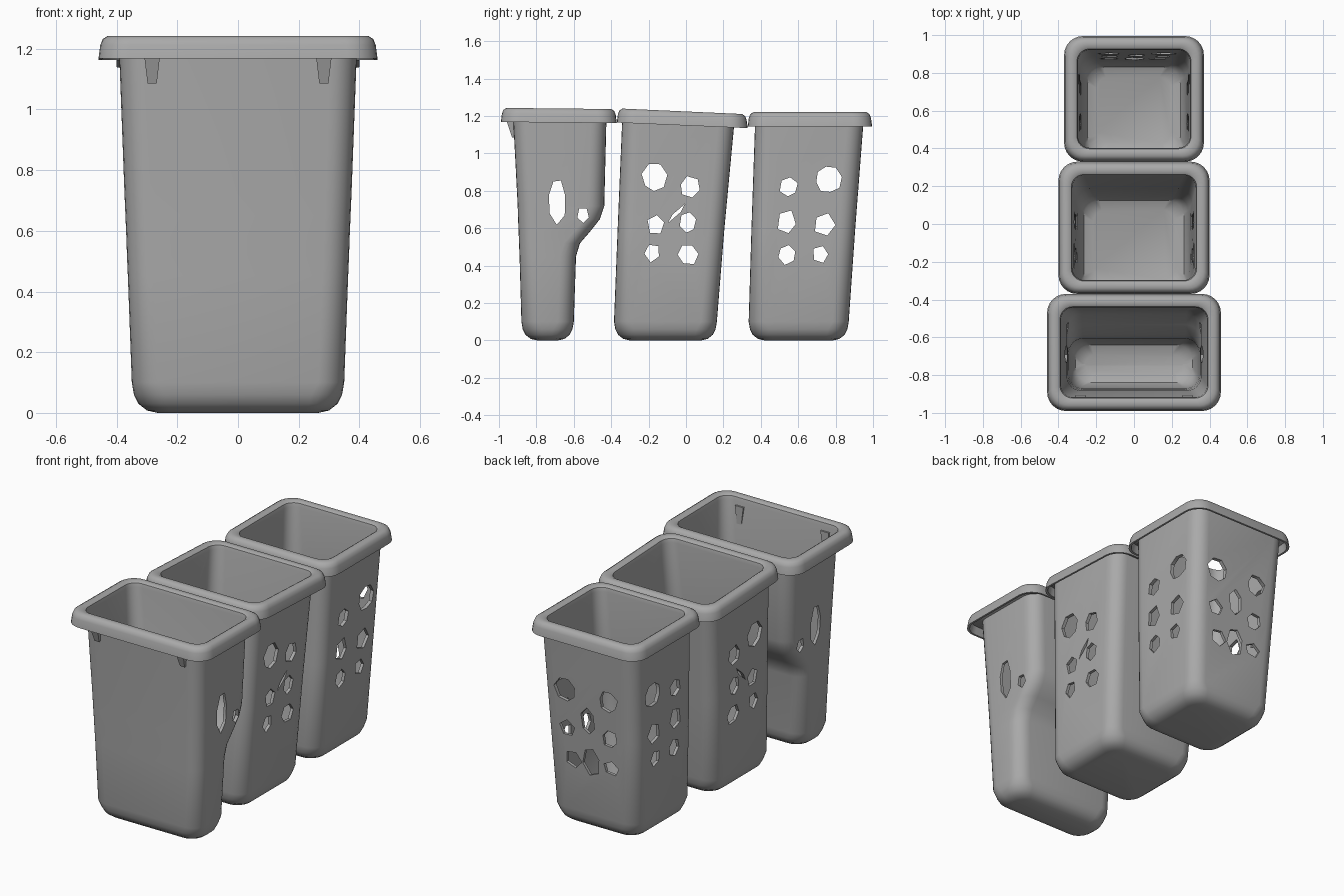
import bpy, bmesh, math, random
from mathutils import Vector

random.seed(4)
if "Cube" in bpy.data.objects:
    bpy.data.objects.remove(bpy.data.objects["Cube"])

grey = bpy.data.materials.new("grey plastic")
grey.use_nodes = True
GREY = (0.4, 0.4, 0.4, 1)
grey.diffuse_color = GREY
grey.node_tree.nodes["Principled BSDF"].inputs["Base Color"].default_value = GREY


def to_object(bm, name):
    bmesh.ops.recalc_face_normals(bm, faces=bm.faces)
    mesh = bpy.data.meshes.new(name)
    bm.to_mesh(mesh)
    bm.free()
    mesh.materials.append(grey)
    obj = bpy.data.objects.new(name, mesh)
    bpy.context.collection.objects.link(obj)
    return obj


def rounded_ring(bm, z, half, y0, y1, radius, inset=0.0, steps=6):
    """Rounded rectangle of vertices at one height."""
    hx, a, b = half - inset, y0 + inset, y1 - inset
    r = max(radius - inset * 0.5, 0.02)
    corners = [(hx - r, b - r), (r - hx, b - r), (r - hx, a + r), (hx - r, a + r)]
    ring = []
    for i, (cx, cy) in enumerate(corners):
        for k in range(steps + 1):
            t = math.pi / 2 * (i + k / steps)
            ring.append(bm.verts.new((cx + r * math.cos(t), cy + r * math.sin(t), z)))
    return ring


def prism(bm, hole, axis, start, end):
    """Irregular polygon pushed along x or y, used to punch a hole."""
    u, v, ru, rv, sides, turn = hole
    phase = random.uniform(0, 1)
    rings = [[], []]
    for k in range(sides):
        t = 2 * math.pi * (k + phase) / sides
        s = random.uniform(0.88, 1.12)
        p, q = ru * s * math.cos(t), rv * s * math.sin(t)
        a = u + p * math.cos(turn) - q * math.sin(turn)
        b = v + p * math.sin(turn) + q * math.cos(turn)
        for ring, d in zip(rings, (start, end)):
            ring.append(bm.verts.new((d, a, b) if axis == "x" else (a, d, b)))
    for ring in rings:
        bm.faces.new(ring)
    for k in range(sides):
        n = (k + 1) % sides
        bm.faces.new((rings[0][k], rings[0][n], rings[1][n], rings[1][k]))


def make_bin(name, body, rim, top, slope, side_holes, back_holes=()):
    """body: (z, half width, front y, back y) rows from low to high."""
    bm = bmesh.new()
    radius, wall = 0.085, 0.018
    half, y0, y1 = rim
    low, high = body[0], body[-1]
    rings = []

    # Rounded underside and outer wall
    for z, inset in ((0, 0.085), (0.008, 0.05), (0.03, 0.022), (0.06, 0.007)):
        rings.append(rounded_ring(bm, z, *low[1:], radius + 0.02, inset))
    for row in body:
        rings.append(rounded_ring(bm, *row, radius))
    # Overhanging lip with a hollow skirt
    for z, inset in ((top - 0.025, 0.02), (top - 0.075, 0.012), (top - 0.075, 0),
                     (top - 0.03, 0.006), (top - 0.01, 0.014), (top, 0.03),
                     (top, 0.055), (top - 0.008, 0.068), (top - 0.03, 0.073)):
        rings.append(rounded_ring(bm, z, half, y0, y1, radius + 0.015, inset))
    # Inner wall and floor
    for row in reversed(body[:-1]):
        rings.append(rounded_ring(bm, *row, radius, wall))
    for z, inset in ((0.05, 0.04), (0.03, 0.09)):
        rings.append(rounded_ring(bm, z, *low[1:], radius + 0.02, inset))

    n = len(rings[0])
    for a, b in zip(rings, rings[1:]):
        for i in range(n):
            bm.faces.new((a[i], a[(i + 1) % n], b[(i + 1) % n], b[i]))
    bm.faces.new(rings[0])
    bm.faces.new(rings[-1])
    # Slight lean of the lip
    middle = (y0 + y1) / 2
    for v in bm.verts:
        v.co.z += slope * (v.co.y - middle) * v.co.z / top
    obj = to_object(bm, name)

    # Punch the holes
    bm = bmesh.new()
    for hole in side_holes:
        prism(bm, hole, "x", -0.7, 0.7)
    for hole in back_holes:
        prism(bm, hole, "y", high[3] - 0.1, high[3] + 0.1)
    cutter = to_object(bm, name + "_cutter")
    cutter.hide_render = True
    mod = obj.modifiers.new("holes", "BOOLEAN")
    mod.operation, mod.solver, mod.object = "DIFFERENCE", "EXACT", cutter
    bpy.ops.object.select_all(action="DESELECT")
    obj.select_set(True)
    bpy.context.view_layer.objects.active = obj
    bpy.ops.object.modifier_apply(modifier=mod.name)
    bpy.data.objects.remove(cutter)
    bpy.ops.object.shade_smooth_by_angle(angle=math.radians(40))
    return obj


# Wide front bin with a stepped back wall
make_bin("front_bin",
         [(0.1, 0.35, -0.88, -0.60), (0.45, 0.363, -0.89, -0.588),
          (0.52, 0.366, -0.893, -0.567), (0.58, 0.368, -0.895, -0.515),
          (0.65, 0.371, -0.898, -0.46), (0.72, 0.374, -0.90, -0.437),
          (1.2, 0.392, -0.925, -0.425)],
         (0.46, -0.99, -0.37), 1.24, -0.01,
         [(-0.69, 0.75, 0.05, 0.12, 7, 0), (-0.55, 0.67, 0.035, 0.045, 5, 0)])

# Middle bin, leaning forward, with a torn slit between its holes
make_bin("middle_bin",
         [(0.1, 0.305, -0.385, 0.165), (0.6, 0.325, -0.365, 0.205),
          (1.19, 0.35, -0.34, 0.26)],
         (0.4, -0.37, 0.33), 1.225, -0.045,
         [(-0.17, 0.87, 0.065, 0.075, 7, 0), (0.02, 0.82, 0.055, 0.055, 6, 0),
          (-0.16, 0.62, 0.045, 0.055, 5, 0), (0.01, 0.63, 0.042, 0.055, 6, 0),
          (-0.18, 0.47, 0.045, 0.05, 5, 0), (0.01, 0.46, 0.055, 0.055, 6, 0),
          (-0.05, 0.68, 0.07, 0.012, 4, math.pi / 4)])

# Back bin, also pierced through its back wall
make_bin("back_bin",
         [(0.1, 0.285, 0.335, 0.87), (0.6, 0.305, 0.35, 0.905),
          (1.18, 0.325, 0.37, 0.95)],
         (0.37, 0.33, 0.995), 1.22, 0,
         [(0.55, 0.82, 0.048, 0.055, 6, 0), (0.76, 0.86, 0.07, 0.075, 8, 0),
          (0.54, 0.63, 0.05, 0.065, 5, 0), (0.74, 0.62, 0.055, 0.06, 5, 0),
          (0.54, 0.46, 0.05, 0.052, 6, 0), (0.72, 0.46, 0.045, 0.05, 5, 0)],
         [(0.15, 0.83, 0.07, 0.075, 7, 0), (-0.13, 0.83, 0.06, 0.065, 7, 0),
          (0.01, 0.67, 0.045, 0.085, 6, 0), (0.15, 0.59, 0.05, 0.05, 5, 0),
          (-0.13, 0.6, 0.05, 0.055, 6, 0), (0.12, 0.41, 0.05, 0.05, 5, 0),
          (0, 0.43, 0.055, 0.085, 6, 0), (-0.13, 0.42, 0.05, 0.04, 5, 0)])

# Small tapered hooks below the front lip
for side, name in ((1, "left_hook"), (-1, "right_hook")):
    bm = bmesh.new()
    bmesh.ops.create_cube(bm, size=1)
    for v in bm.verts:
        lower = v.co.z < 0
        width = 0.03 if lower else 0.055
        front = -0.93 if lower else -0.965
        v.co = Vector((side * 0.283 + v.co.x * width,
                       front if v.co.y < 0 else -0.905,
                       1.085 if lower else 1.19))
    to_object(bm, name)
